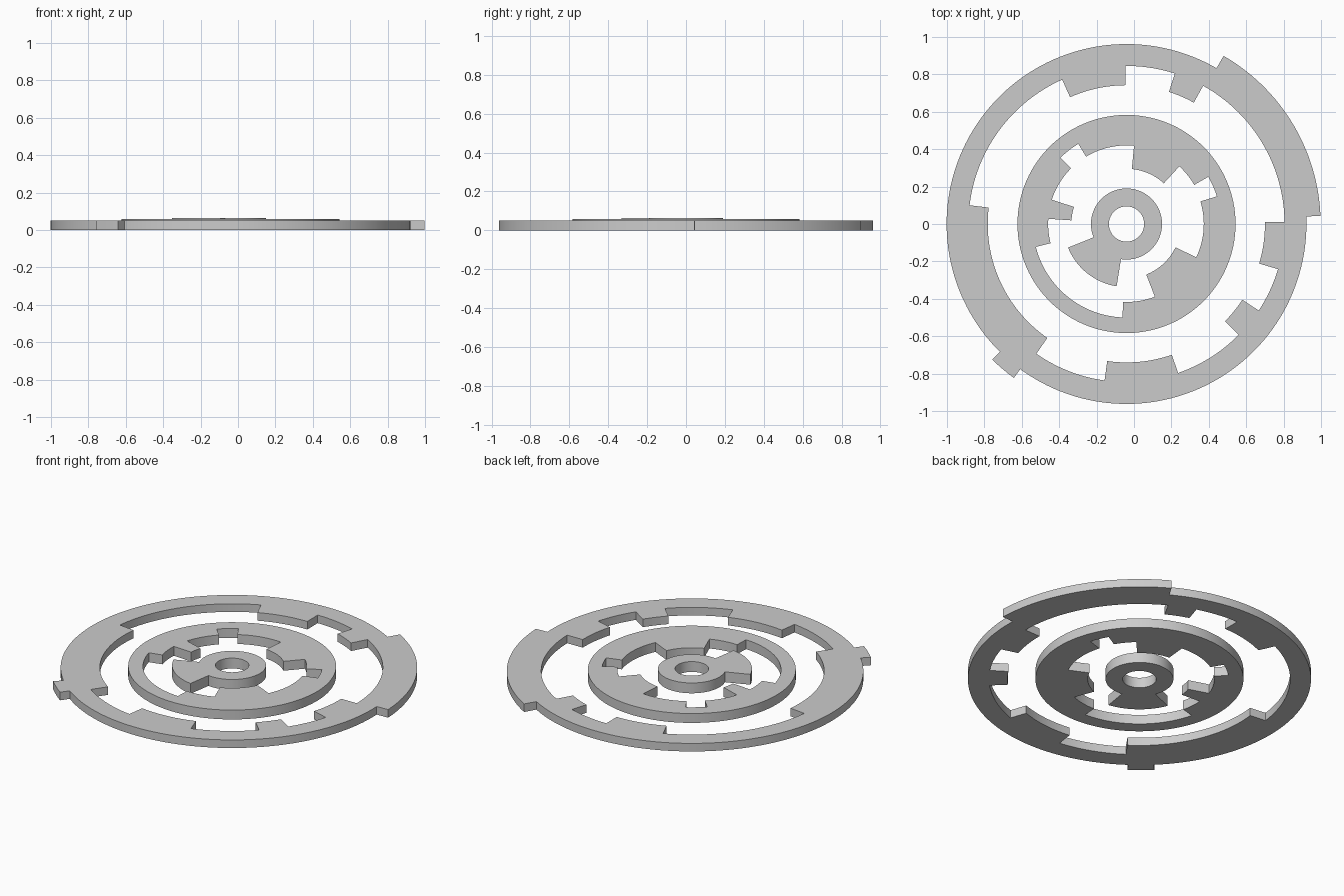
import bpy
import math

if "Cube" in bpy.data.objects:
    bpy.data.objects.remove(bpy.data.objects["Cube"])

CX, CY = -0.04, 0.0      # shared centre of all the rings
STEP = 2.0               # arc sampling in degrees


def stepped_circle(segments):
    """Closed outline from (start angle, radius) pairs; each arc runs to the next start."""
    pts = []
    for i, (a0, r) in enumerate(segments):
        a1 = segments[i + 1][0] if i + 1 < len(segments) else segments[0][0] + 360
        n = max(2, round((a1 - a0) / STEP))
        full = len(segments) == 1
        for k in range(n if full else n + 1):
            a = math.radians(a0 + (a1 - a0) * k / n)
            pts.append((CX + r * math.cos(a), CY + r * math.sin(a)))
    return pts


def flat_ring(name, outer, inner, height):
    """Fill between two outlines and extrude upward from the ground."""
    cu = bpy.data.curves.new(name, 'CURVE')
    cu.dimensions = '2D'
    cu.fill_mode = 'BOTH'
    cu.extrude = height / 2
    for seg in (outer, inner):
        pts = stepped_circle(seg)
        sp = cu.splines.new('POLY')
        sp.points.add(len(pts) - 1)
        for p, (x, y) in zip(sp.points, pts):
            p.co = (x, y, height / 2, 1)
        sp.use_cyclic_u = True
    ob = bpy.data.objects.new(name, cu)
    ob.location.z = height / 2
    bpy.context.collection.objects.link(ob)
    bpy.ops.object.select_all(action='DESELECT')
    ob.select_set(True)
    bpy.context.view_layer.objects.active = ob
    bpy.ops.object.convert(target='MESH')
    ob = bpy.context.object
    ob.name = name
    # weld cap and wall edges, and put the base on the ground
    bpy.ops.object.mode_set(mode='EDIT')
    bpy.ops.mesh.select_all(action='SELECT')
    bpy.ops.mesh.remove_doubles(threshold=0.0001)
    bpy.ops.mesh.normals_make_consistent(inside=False)
    bpy.ops.object.mode_set(mode='OBJECT')
    low = min(v.co.z for v in ob.data.vertices)
    ob.location.z = -low
    bpy.ops.object.transform_apply(location=True, rotation=False, scale=False)
    bpy.ops.object.shade_smooth_by_angle(angle=math.radians(30))
    return ob


# outer ring: two raised rim sections outside, notches inside
flat_ring("outer_ring",
          [(2.4, 1.038), (60, 0.962), (225.3, 1.02), (233.8, 0.962)],
          [(0.8, 0.845), (61, 0.742), (72.2, 0.845), (90.4, 0.742),
           (114, 0.845), (173.2, 0.742), (235.2, 0.845), (262, 0.74),
           (289.1, 0.843), (315.3, 0.74), (326.8, 0.845), (343.4, 0.74)],
          0.05)

# middle ring: round outside, toothed inside
flat_ring("middle_ring",
          [(0, 0.583)],
          [(17, 0.505), (30, 0.418), (47.5, 0.295), (84.5, 0.42),
           (121, 0.5), (135, 0.42), (162, 0.295), (176.2, 0.419),
           (194.2, 0.5), (267.5, 0.417), (291.3, 0.29), (334.5, 0.413)],
          0.058)

# centre hub with a single fan-shaped lobe
flat_ring("centre_hub",
          [(202, 0.337), (261, 0.19)],
          [(0, 0.094)],
          0.064)
